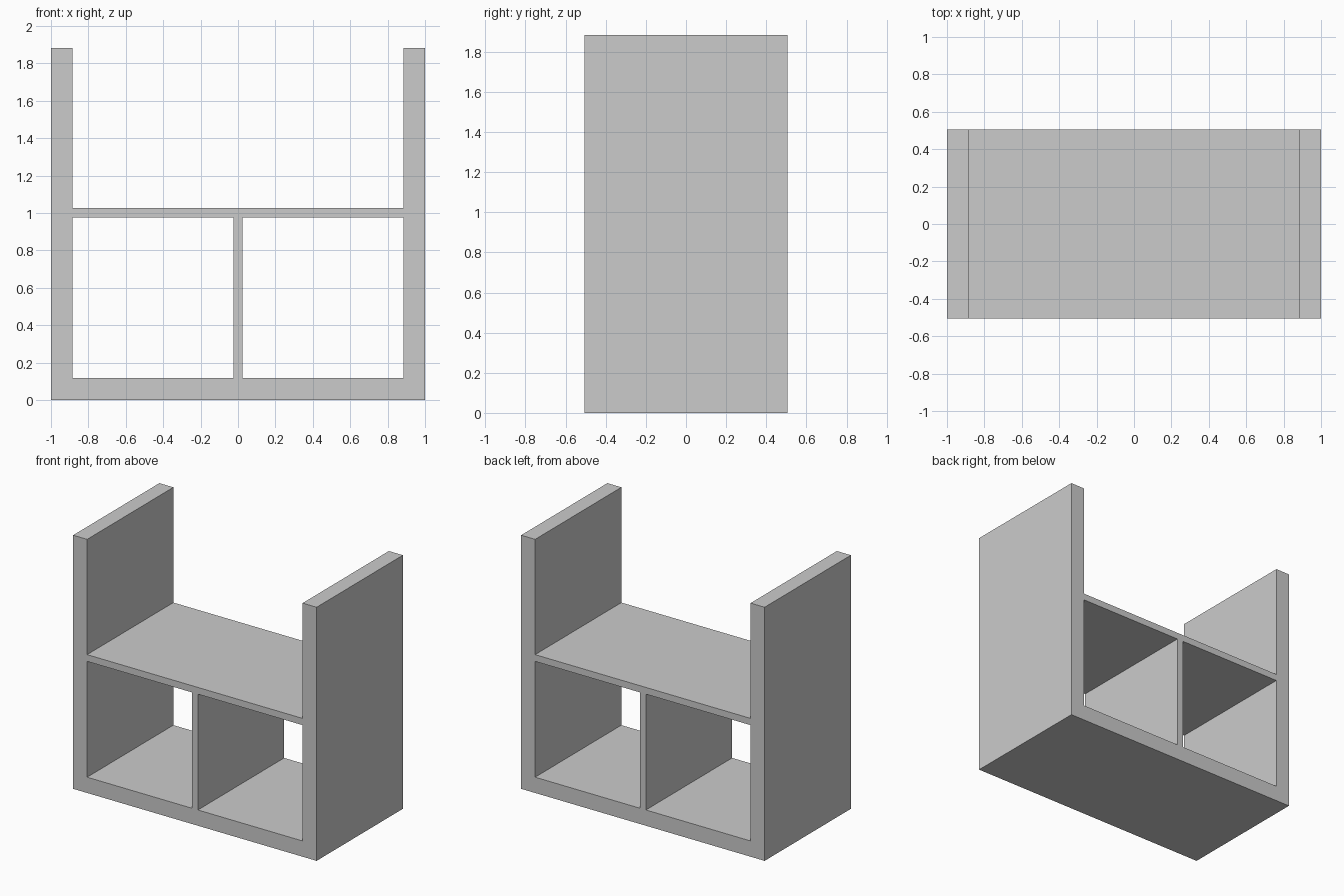
import bpy, bmesh

if "Cube" in bpy.data.objects:
    bpy.data.objects.remove(bpy.data.objects["Cube"])

HALF_DEPTH = 0.506
WIDTH, INNER = 1.0, 0.885        # half widths outside and inside the walls
TOP, FLOOR = 1.883, 0.117        # wall height and base thickness
SHELF_LOW, SHELF_TOP = 0.977, 1.027
DIVIDER = 0.025                  # half thickness


def extrude_profile(name, points):
    """Extrude an x-z outline through the full depth."""
    bm = bmesh.new()
    face = bm.faces.new([bm.verts.new((x, -HALF_DEPTH, z)) for x, z in points])
    result = bmesh.ops.extrude_face_region(bm, geom=[face])
    verts = [v for v in result["geom"] if isinstance(v, bmesh.types.BMVert)]
    bmesh.ops.translate(bm, verts=verts, vec=(0, 2 * HALF_DEPTH, 0))
    bmesh.ops.recalc_face_normals(bm, faces=bm.faces)
    mesh = bpy.data.meshes.new(name)
    bm.to_mesh(mesh)
    bm.free()
    obj = bpy.data.objects.new(name, mesh)
    bpy.context.collection.objects.link(obj)
    return obj


def rectangle(x0, x1, z0, z1):
    return [(x0, z0), (x1, z0), (x1, z1), (x0, z1)]


# U-shaped outer frame: base and two side walls
half = [(WIDTH, 0), (WIDTH, TOP), (INNER, TOP), (INNER, FLOOR)]
extrude_profile("outer_frame", half + [(-x, z) for x, z in reversed(half)])

# Thin shelf between the walls
extrude_profile("shelf", rectangle(-INNER, INNER, SHELF_LOW, SHELF_TOP))

# Upright divider under the shelf
extrude_profile("divider", rectangle(-DIVIDER, DIVIDER, FLOOR, SHELF_LOW))
